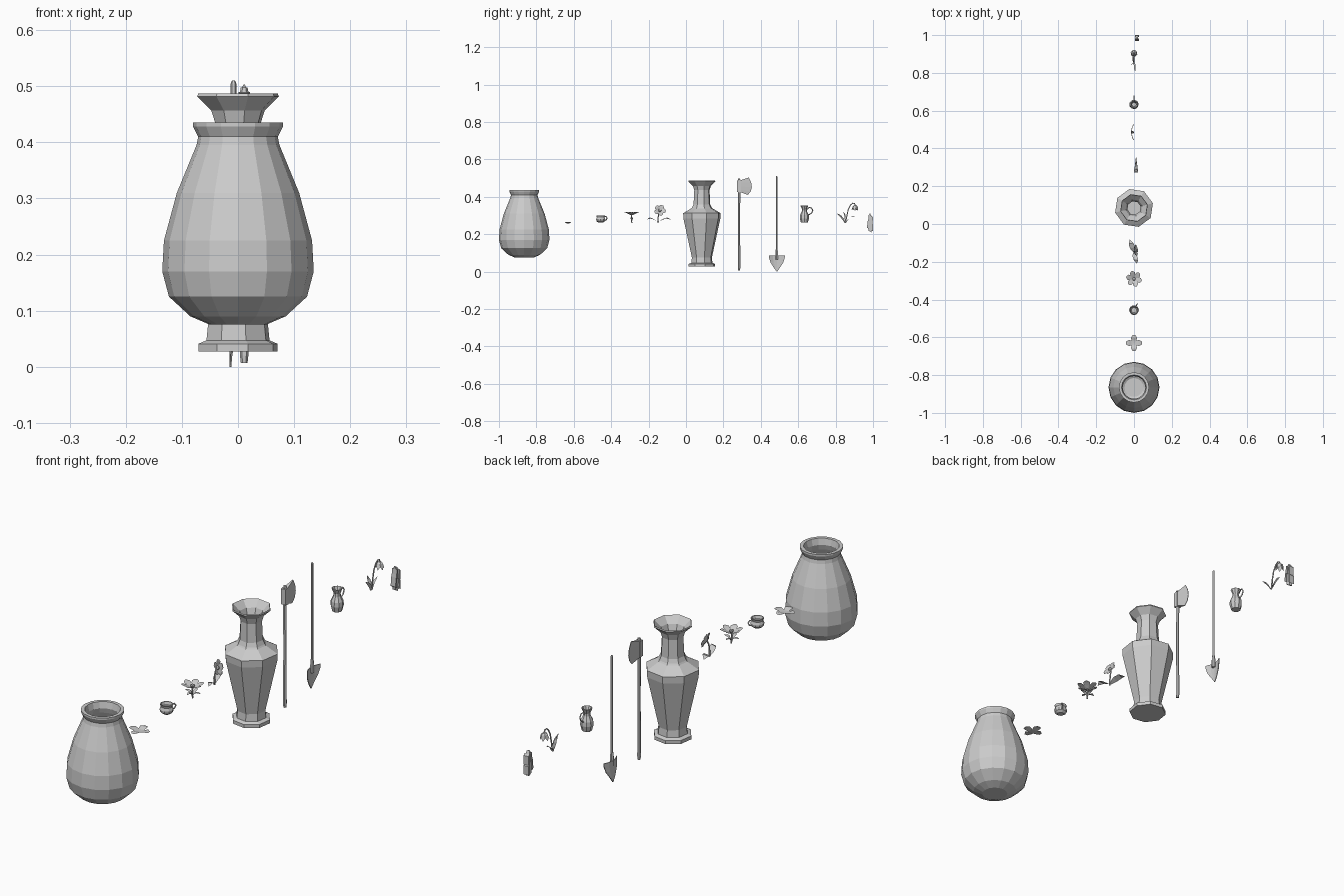
import bpy, bmesh, math
from mathutils import Vector as V


def make(name, verts, faces):
    me = bpy.data.meshes.new(name)
    me.from_pydata([tuple(v) for v in verts], [], faces)
    ob = bpy.data.objects.new(name, me)
    bpy.context.collection.objects.link(ob)
    return ob


def recalc(ob):
    bm = bmesh.new()
    bm.from_mesh(ob.data)
    bmesh.ops.recalc_face_normals(bm, faces=bm.faces)
    bm.to_mesh(ob.data)
    bm.free()


def skin(name, rings):
    """Join equal rings of points into a tube with capped ends."""
    n, m = len(rings[0]), len(rings)
    verts = [p for r in rings for p in r]
    faces = [(i*n + k, i*n + (k+1) % n, (i+1)*n + (k+1) % n, (i+1)*n + k)
             for i in range(m-1) for k in range(n)]
    faces += [tuple(range(n-1, -1, -1)), tuple(range((m-1)*n, m*n))]
    ob = make(name, verts, faces)
    recalc(ob)
    return ob


def lathe(name, x, y, profile, sides, turn=0):
    a = [math.radians(turn) + 2*math.pi*k/sides for k in range(sides)]
    return skin(name, [[(x + r*math.cos(t), y + r*math.sin(t), z) for t in a] for r, z in profile])


def tube(name, path, r, sides=5):
    path = [V(p) for p in path]
    rings = []
    for i, p in enumerate(path):
        d = (path[min(i+1, len(path)-1)] - path[max(i-1, 0)]).normalized()
        u = d.cross(V((0, 1, 0)) if abs(d.y) < 0.5 and abs(d.x) > 0.5 else V((1, 0, 0))).normalized()
        w = d.cross(u)
        rings.append([p + r*(u*math.cos(t) + w*math.sin(t))
                      for t in (2*math.pi*k/sides for k in range(sides))])
    return skin(name, rings)


def blade(name, path, widths, side):
    """Leaf or petal: a thin folded strip along a path."""
    side = V(side).normalized()
    verts, faces = [], []
    for p, w in zip(path, widths):
        p = V(p)
        verts += [p - side*w, p, p + side*w]
    for i in range(len(path)-1):
        for k in range(2):
            a = 3*i + k
            faces.append((a, a+1, a+4, a+3))
    return make(name, verts, faces)


def bloom(name, c, axis, n, profile, widths, turn=0):
    """Ring of petals; profile is (distance out, distance along axis)."""
    axis = V(axis).normalized()
    u = axis.orthogonal().normalized()
    w = axis.cross(u)
    for k in range(n):
        t = 2*math.pi*k/n + turn
        out, side = u*math.cos(t) + w*math.sin(t), w*math.cos(t) - u*math.sin(t)
        blade(name, [V(c) + out*r + axis*h for r, h in profile], widths, side)


def plate(name, outline, x0, x1):
    """Slab outlined in y, z and thick in x."""
    return skin(name, [[(x, y, z) for y, z in outline] for x in (x0, x1)])


# Large round jar, hollow
lathe("jar", 0, -0.865, [(.05, .075), (.085, .09), (.123, .125), (.135, .17), (.132, .225),
      (.109, .31), (.074, .395), (.071, .41), (.08, .428), (.08, .435), (.066, .435),
      (.06, .41), (.066, .39), (.10, .31), (.122, .225), (.124, .17), (.11, .125), (.05, .09)], 16)

# Loose four-petal blossom
bloom("blossom_petal", (0, -.63, .258), (0, 0, 1), 4,
      [(0, 0), (.012, .001), (.028, .006), (.042, .004)], [.003, .012, .016, .007], math.pi/4)

# Small cup with handle
lathe("cup", 0, -.456, [(.014, .262), (.024, .27), (.026, .28), (.022, .291), (.025, .30),
      (.021, .30), (.018, .291), (.021, .28), (.014, .268)], 10)
tube("cup_handle", [(.010, -.436, .294), (.015, -.428, .295), (.018, -.422, .286),
     (.015, -.428, .275), (.011, -.434, .274)], .003, 4)

# Open upright flower
tube("open_flower_stem", [(0, -.29, .26), (0, -.292, .285), (0, -.29, .308)], .003)
bloom("open_flower_petal", (0, -.29, .302), (0, 0, 1), 6,
      [(.002, 0), (.018, .008), (.032, .014), (.042, .017)], [.004, .011, .014, .004])
lathe("open_flower_centre", 0, -.29, [(.004, .302), (.009, .31), (.007, .315)], 6)
bloom("open_flower_leaf", (0, -.29, .272), (0, 0, 1), 4,
      [(.001, 0), (.012, .013), (.022, .016), (.034, .014)], [.002, .007, .007, .001], math.pi/4)

# Flower facing sideways, with two broad leaves
tube("side_flower_stem", [(0, -.15, .26), (0, -.15, .285), (0, -.146, .31), (.004, -.14, .326)], .003)
bloom("side_flower_petal", (.004, -.14, .326), (1, .1, .35), 5,
      [(.002, 0), (.012, .004), (.023, .008), (.031, .007)], [.004, .011, .013, .006], .3)
bloom("side_flower_centre", (.007, -.14, .327), (1, .1, .35), 6,
      [(0, .007), (.005, .006), (.008, 0)], [0, .003, .004])
for s, dx, tip in ((-1, .014, -.208), (1, -.022, -.083)):
    y = lambda f: -.15 + (tip + .15)*f
    blade("side_flower_leaf", [(0, -.15, .264), (dx*.35, y(.35), .279), (dx*.7, y(.7), .287),
          (dx, y(1), .279)], [.003, .014, .013, .001], (1, .2*s, .2))

# Eight-sided footed vase, hollow
lathe("vase", 0, .085, [(.073, .027), (.073, .041), (.058, .047), (.055, .075), (.102, .285),
      (.103, .312), (.055, .34), (.046, .36), (.042, .435), (.049, .457), (.075, .482), (.073, .487),
      (.046, .462), (.036, .435), (.04, .36), (.085, .305), (.085, .285), (.045, .08)], 8, 14)

# Axe
lathe("axe_handle", .011, .284, [(.006, .007), (.0075, .02), (.0065, .25), (.0075, .49), (.006, .498)], 6)
edge = [(.335, .503), (.348, .478), (.352, .452), (.346, .428), (.33, .41)]
root = [(.29, .488), (.29, .475), (.29, .455), (.29, .438), (.29, .425)]
skin("axe_head", [[(.020, y, z) for y, z in root] + [(.002, y, z) for y, z in root[::-1]],
     [(.012, y, z) for y, z in edge] + [(.010, y, z) for y, z in edge[::-1]]])
plate("axe_socket", [(.273, .425), (.293, .422), (.293, .49), (.273, .488)], .001, .021)

# Shovel: shaft, socket and curved blade
lathe("shovel_shaft", -.008, .485, [(.005, .08), (.005, .505), (.003, .51)], 6)
lathe("shovel_socket", -.008, .485, [(.008, .065), (.008, .095), (.006, .118)], 6)
rows = [(.086, .042), (.075, .042), (.048, .034), (.022, .017), (0, .002)]
rings = []
for z, w in rows:
    front = [(-.012 + .012*(f*w/.042)**2, .486 + f*w, z) for f in (-1, -.5, 0, .5, 1)]
    rings.append(front + [(x - .003, y, z) for x, y, z in front[::-1]])
skin("shovel_blade", rings)

# Small jug with handle
lathe("jug", 0, .633, [(.019, .262), (.020, .266), (.025, .285), (.024, .302), (.014, .323),
      (.013, .333), (.021, .352), (.018, .353), (.010, .333), (.011, .323), (.02, .302),
      (.02, .285), (.015, .268)], 9)
tube("jug_handle", [(0, .647, .333), (0, .658, .342), (0, .670, .341), (0, .678, .329),
     (0, .672, .313), (0, .655, .303)], .003, 4)

# Nodding bell flower
tube("bell_stem", [(0, .853, .26), (0, .86, .30), (0, .868, .335), (0, .88, .357),
     (0, .892, .366), (0, .902, .364), (0, .906, .355)], .0028)
bloom("bell_petal", (0, .906, .357), (0, -.1, -1), 6,
      [(.002, 0), (.011, .008), (.014, .018), (.018, .030)], [.003, .007, .008, .001])
for pts in ([(0, .85, .26), (.003, .842, .278), (.005, .826, .297), (.006, .806, .313)],
            [(0, .855, .26), (-.003, .868, .28), (-.004, .884, .293), (-.006, .90, .296)],
            [(0, .852, .26), (-.005, .853, .28), (-.010, .85, .30), (-.012, .842, .32)]):
    blade("bell_leaf", pts, [.003, .006, .006, .0005], (.7, .6, .5))

# Slim hanging bundle: core slab, side strips and binding bands
plate("bundle_core", [(.976, .218), (.991, .21), (.996, .235), (.995, .285), (.986, .308),
      (.978, .30), (.973, .27), (.972, .24)], .008, .022)
for y0, z0, z1 in ((.968, .235, .265), (.974, .27, .296), (.990, .262, .292), (.991, .222, .252)):
    plate("bundle_strip", [(y0, z0), (y0 + .008, z0 - .006), (y0 + .009, z1), (y0 + .003, z1 + .007)],
          .005, .027)
plate("bundle_tip", [(.979, .298), (.987, .298), (.985, .31), (.98, .309)], .011, .019)
